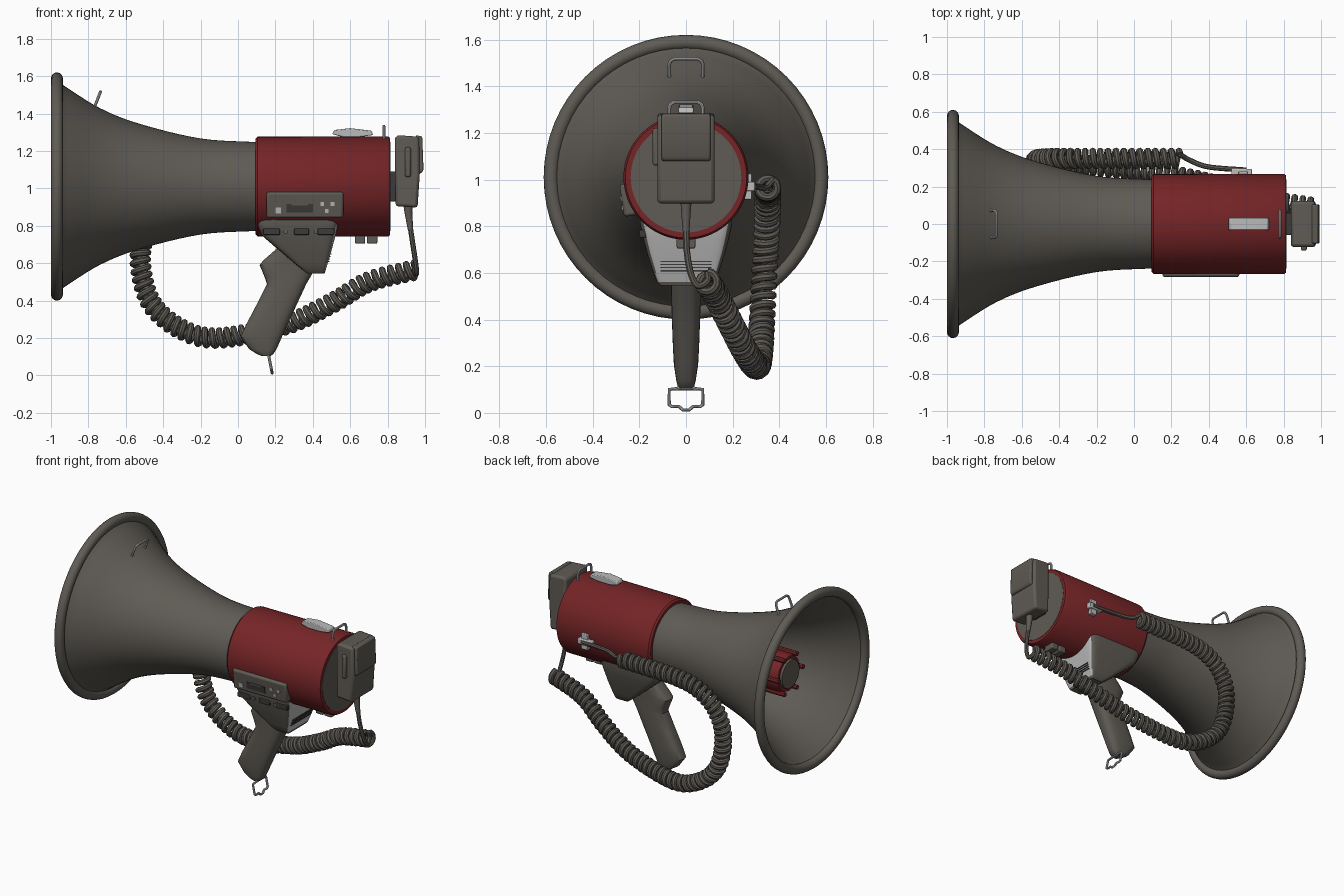
import bpy, bmesh, math
from mathutils import Vector, Matrix

if "Cube" in bpy.data.objects:
    bpy.data.objects.remove(bpy.data.objects["Cube"])

AXIS_Z = 1.01


def material(name, rgb):
    m = bpy.data.materials.new(name)
    m.use_nodes = True
    m.diffuse_color = (*rgb, 1)
    m.node_tree.nodes["Principled BSDF"].inputs["Base Color"].default_value = (*rgb, 1)
    return m


GREY = material("warm grey plastic", (0.115, 0.105, 0.09))
RED = material("dark red", (0.18, 0.018, 0.02))
SILVER = material("silver", (0.5, 0.5, 0.5))
DARK = material("dark grey", (0.045, 0.043, 0.04))


def add(name, bm, *mats):
    bmesh.ops.remove_doubles(bm, verts=bm.verts, dist=1e-5)
    bmesh.ops.recalc_face_normals(bm, faces=bm.faces)
    me = bpy.data.meshes.new(name)
    bm.to_mesh(me)
    bm.free()
    for m in mats:
        me.materials.append(m)
    ob = bpy.data.objects.new(name, me)
    bpy.context.collection.objects.link(ob)
    return ob


def bevel(ob, width, segments=2):
    mod = ob.modifiers.new("bevel", "BEVEL")
    mod.width, mod.segments = width, segments
    mod.limit_method, mod.angle_limit = "ANGLE", math.radians(35)
    return ob


def lathe(name, profile, mat, steps=64):
    """Revolve (x, radius) points about the barrel axis."""
    bm = bmesh.new()
    vs = [bm.verts.new((x, 0, AXIS_Z + r)) for x, r in profile]
    es = [bm.edges.new(p) for p in zip(vs, vs[1:])]
    bmesh.ops.spin(bm, geom=vs + es, cent=(0, 0, AXIS_Z), axis=(1, 0, 0),
                   angle=math.tau, steps=steps, use_merge=True)
    return add(name, bm, mat)


def box(name, x, y, z, mat, width=0.0, tilt=0.0):
    """Box from (low, high) ranges, optionally tilted about x."""
    bm = bmesh.new()
    size = [b - a for a, b in (x, y, z)]
    bmesh.ops.create_cube(bm, size=1, matrix=Matrix.Diagonal((*size, 1)))
    ob = add(name, bm, mat)
    ob.location = [(a + b) / 2 for a, b in (x, y, z)]
    ob.rotation_euler.x = tilt
    return bevel(ob, width) if width else ob


def extrude(name, outline, half, mat, width):
    """Extrude an x-z outline across y."""
    bm = bmesh.new()
    face = bm.faces.new([bm.verts.new((x, -half, z)) for x, z in outline])
    out = bmesh.ops.extrude_face_region(bm, geom=[face])["geom"]
    bmesh.ops.translate(bm, vec=(0, 2 * half, 0),
                        verts=[v for v in out if isinstance(v, bmesh.types.BMVert)])
    return bevel(add(name, bm, mat), width)


def loft(name, rows, power, *mats, n=32):
    """Stack rounded sections given as (z, x_low, x_high, half_width)."""
    bm = bmesh.new()
    rings = []
    for z, a, b, w in rows:
        ring = []
        for i in range(n):
            t = math.tau * (i + 0.5) / n
            c, s = math.cos(t), math.sin(t)
            ring.append(bm.verts.new(((a + b) / 2 + (b - a) / 2 * math.copysign(abs(c) ** power, c),
                                      w * math.copysign(abs(s) ** power, s), z)))
        rings.append(ring)
    for lo, hi in zip(rings, rings[1:]):
        for i in range(n):
            bm.faces.new((lo[i], lo[(i + 1) % n], hi[(i + 1) % n], hi[i]))
    bm.faces.new(rings[0])
    bm.faces.new(rings[-1])
    return add(name, bm, *mats)


def smooth_path(points, per=12):
    p = [Vector(q) for q in points]
    p = [2 * p[0] - p[1]] + p + [2 * p[-1] - p[-2]]
    out = []
    for a, b, c, d in zip(p, p[1:], p[2:], p[3:]):
        for k in range(per):
            t = k / per
            out.append(0.5 * (2 * b + (c - a) * t + (2 * a - 5 * b + 4 * c - d) * t ** 2
                              + (3 * b - a - 3 * c + d) * t ** 3))
    return out + [p[-2]]


def tube(name, points, radius, mat, cyclic=False):
    cu = bpy.data.curves.new(name, "CURVE")
    cu.dimensions, cu.bevel_depth, cu.bevel_resolution = "3D", radius, 2
    cu.use_fill_caps = True
    sp = cu.splines.new("POLY")
    sp.points.add(len(points) - 1)
    for q, v in zip(sp.points, points):
        q.co = (*v, 1)
    sp.use_cyclic_u = cyclic
    cu.materials.append(mat)
    ob = bpy.data.objects.new(name, cu)
    bpy.context.collection.objects.link(ob)
    return ob


# Horn shell with rolled rim
outer = smooth_path([(0.1, 0.237, 0), (-0.2, 0.257, 0), (-0.525, 0.335, 0),
                     (-0.74, 0.42, 0), (-0.94, 0.545, 0)], 6)
outer = [(v.x, v.y) for v in outer]
inner = [(x, r - 0.015) for x, r in reversed(outer[:-1])]
lathe("horn", [(0.1, 0)] + outer + [(-0.97, 0.575), (-0.975, 0.56)] + inner + [(0.08, 0)], GREY)
ring = [math.tau * i / 16 for i in range(17)]
lathe("horn_rim", [(-0.968 + 0.032 * math.cos(a), 0.578 + 0.032 * math.sin(a)) for a in ring], GREY)

# Driver inside the horn
lathe("driver_body", [(-0.79, 0), (-0.79, 0.12), (-0.77, 0.13), (-0.62, 0.13), (-0.6, 0)], RED, 12)
lathe("driver_cap", [(-0.805, 0), (-0.805, 0.095), (-0.78, 0.1), (-0.78, 0)], GREY, 32)
lathe("driver_throat", [(-0.63, 0), (-0.63, 0.1), (0.09, 0.06), (0.09, 0)], GREY, 32)
for i in range(6):
    a = math.tau * (i + 0.5) / 6
    y, z = 0.135 * math.sin(a), AXIS_Z + 0.135 * math.cos(a)
    tube("driver_lug", [(-0.81, y, z), (-0.62, y, z)], 0.016, RED)

# Barrel and its back cap
lathe("barrel", [(0.093, 0), (0.093, 0.255), (0.105, 0.266), (0.8, 0.268),
                 (0.814, 0.26), (0.814, 0.236), (0.8, 0)], RED)
lathe("back_cap", [(0.79, 0), (0.79, 0.237), (0.816, 0.237), (0.816, 0)], GREY)
for x in (0.625, 0.69):
    box("bottom_latch", (x, x + 0.055), (-0.04, 0.04), (0.705, 0.76), GREY, 0.006)

# Side control panel
TILT = math.radians(8)
box("control_panel", (0.152, 0.563), (-0.276, -0.2), (0.845, 0.984), GREY, 0.012, TILT)


def control(name, x, z, w, h, mat):
    y = -0.276 + (0.915 - z) * math.tan(TILT)
    box(name, (x - w / 2, x + w / 2), (y - 0.005, y + 0.012), (z - h / 2, z + h / 2), mat, 0, TILT)


control("slot_plate", 0.33, 0.895, 0.14, 0.045, DARK)
control("slot_slider", 0.33, 0.915, 0.09, 0.012, GREY)
control("volume_knob", 0.215, 0.883, 0.03, 0.03, SILVER)
for x, z in ((0.45, 0.918), (0.505, 0.918), (0.475, 0.88)):
    control("push_button", x, z, 0.02, 0.02, SILVER)

# Handle mount with silver back plate, and pistol grip
mount = loft("handle_mount", [(0.545, 0.37, 0.463, 0.11), (0.56, 0.35, 0.468, 0.125), (0.6, 0.3, 0.48, 0.14),
                              (0.685, 0.2, 0.505, 0.168), (0.75, 0.125, 0.522, 0.185),
                              (0.81, 0.1, 0.536, 0.198), (0.85, 0.1, 0.536, 0.198)], 0.2, GREY, SILVER)
for p in mount.data.polygons:
    if p.normal.x > 0.75 and 0.57 < p.center.z < 0.78:
        p.material_index = 1
for i in range(4):
    z = 0.607 + 0.013 * i
    x = 0.481 + (z - 0.6) * 0.29
    box("mount_grille_bar", (x - 0.01, x + 0.005), (-0.11, 0.11), (z, z + 0.005), DARK)
for x, w in ((0.18, 0.09), (0.34, 0.08), (0.47, 0.09)):
    box("mount_catch", (x - w / 2, x + w / 2), (-0.2, -0.17), (0.752, 0.785), DARK, 0.004)
for x in (0.255, 0.42):
    tube("mount_screw", [(x, -0.198, 0.768), (x, -0.17, 0.768)], 0.013, GREY)
loft("pistol_grip", [(0.104, 0.125, 0.175, 0.03), (0.115, 0.1, 0.19, 0.036), (0.14, 0.06, 0.206, 0.042),
                     (0.205, 0.013, 0.235, 0.052), (0.275, 0.045, 0.266, 0.056), (0.38, 0.1, 0.315, 0.06),
                     (0.488, 0.155, 0.365, 0.063), (0.53, 0.14, 0.39, 0.064), (0.59, 0.115, 0.42, 0.066),
                     (0.615, 0.135, 0.43, 0.068), (0.685, 0.215, 0.44, 0.075), (0.76, 0.2, 0.45, 0.08)],
     0.65, GREY)

# Wire loops for the strap
def strap_loop(name, x0, z0, x1, z1):
    at = lambda y, t: (x0 + (x1 - x0) * t, y, z0 + (z1 - z0) * t)
    half = [(0.072, 0), (0.072, 0.7), (0.066, 0.9), (0.05, 1)]
    tube(name, [at(-y, t) for y, t in half] + [at(y, t) for y, t in reversed(half)], 0.008, SILVER)


strap_loop("horn_strap_loop", -0.765, 1.44, -0.735, 1.517)
strap_loop("barrel_strap_loop", 0.78, 1.25, 0.78, 1.332)
half = [(0.03, 0.105), (0.072, 0.1), (0.072, 0.035), (0.06, 0.027), (0.03, 0.027), (0.012, 0.012)]
loop = [(y, z) for y, z in half] + [(-y, z) for y, z in reversed(half)]
tube("grip_strap_loop", [(0.185 - 0.2 * z, y, z) for y, z in loop], 0.008, SILVER, True)

# Top clip
extrude("top_clip", [(0.503, 1.29), (0.515, 1.312), (0.6, 1.322), (0.715, 1.308), (0.722, 1.285),
                     (0.65, 1.275), (0.56, 1.275)], 0.032, SILVER, 0.005)
box("top_clip_base", (0.56, 0.68), (-0.025, 0.025), (1.255, 1.285), GREY)

# Hand microphone
extrude("microphone_body", [(0.838, 1.275), (0.86, 1.284), (0.968, 1.276), (0.972, 1.08),
                            (0.96, 0.897), (0.842, 0.905)], 0.123, GREY, 0.015)
extrude("microphone_cover", [(0.95, 1.284), (0.985, 1.278), (0.992, 1.1), (0.98, 1.08), (0.95, 1.08)],
        0.105, GREY, 0.008)
box("microphone_button", (0.893, 0.924), (-0.143, -0.11), (1.06, 1.22), GREY, 0.01)
box("microphone_bracket", (0.808, 0.845), (-0.06, 0.06), (0.93, 1.09), DARK, 0.006)
loft("cable_strain_relief", [(0.78, 0.907, 0.937, 0.015), (0.88, 0.888, 0.932, 0.022),
                             (0.91, 0.884, 0.934, 0.025)], 1, GREY, n=16)

# Coiled cable
path = smooth_path([(0.95, 0.09, 0.565), (0.7, 0.13, 0.5), (0.5, 0.19, 0.385), (0.25, 0.25, 0.27),
                    (-0.1, 0.3, 0.2), (-0.3, 0.315, 0.245), (-0.46, 0.325, 0.38), (-0.52, 0.335, 0.58),
                    (-0.5, 0.345, 0.75), (-0.4, 0.35, 0.88), (-0.2, 0.35, 0.95), (0.25, 0.35, 0.965)])
coil, phase, normal = [], 0.0, Vector((0, 0, 1))
PITCH, STEPS = 0.042, 14
for a, b in zip(path, path[1:]):
    tangent = (b - a).normalized()
    count = max(1, round((b - a).length / PITCH * STEPS))
    for k in range(count):
        normal = (normal - tangent * normal.dot(tangent)).normalized()
        side = tangent.cross(normal)
        coil.append(a.lerp(b, k / count) + 0.041 * (normal * math.cos(phase) + side * math.sin(phase)))
        phase += math.tau / STEPS
tube("coiled_cable", coil, 0.0175, GREY)
tube("microphone_lead", smooth_path([(0.92, 0, 0.8), (0.935, 0.003, 0.7), (0.95, 0.02, 0.6),
                                     (0.955, 0.05, 0.545), coil[0] + Vector((0.005, 0, -0.04)), coil[0]]),
     0.014, GREY)
tube("barrel_lead", smooth_path([coil[-1], (0.3, 0.34, 0.965), (0.4, 0.305, 0.97), (0.6, 0.288, 0.97)]),
     0.014, GREY)

# Cable clip on the barrel
box("cable_clip_plate", (0.56, 0.61), (0.25, 0.282), (0.915, 1.025), SILVER, 0.004)
box("cable_clip_bar", (0.52, 0.63), (0.25, 0.295), (0.95, 0.99), SILVER, 0.006)

# Turn curves into meshes and smooth the shading
bpy.ops.object.select_all(action="DESELECT")
for ob in bpy.context.collection.objects:
    if ob.type == "CURVE":
        ob.select_set(True)
        bpy.context.view_layer.objects.active = ob
bpy.ops.object.convert(target="MESH")
for ob in bpy.context.collection.objects:
    if ob.type == "MESH":
        ob.select_set(True)
bpy.ops.object.shade_smooth_by_angle(angle=math.radians(35))
